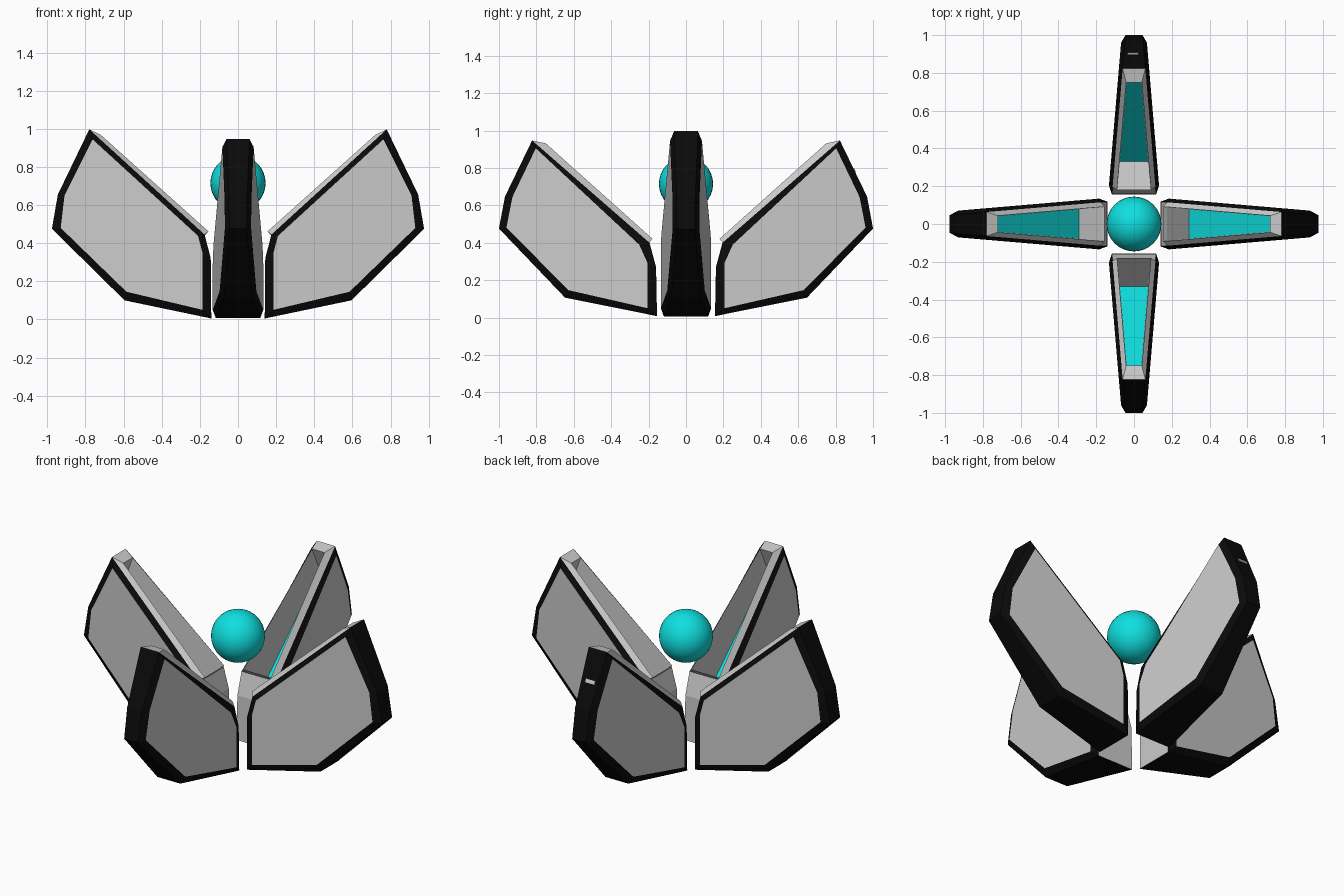
import bpy, bmesh, math
from mathutils import Matrix

if "Cube" in bpy.data.objects:
    bpy.data.objects.remove(bpy.data.objects["Cube"])


def material(name, rgb):
    m = bpy.data.materials.new(name)
    m.diffuse_color = (*rgb, 1)
    m.use_nodes = True
    m.node_tree.nodes["Principled BSDF"].inputs["Base Color"].default_value = m.diffuse_color
    return m


GREY = material("light_grey", (0.6, 0.6, 0.6))
BLACK = material("black", (0.003, 0.003, 0.003))
CYAN = material("cyan", (0.005, 0.74, 0.74))


def half_width(r):
    # fins taper from the centre outwards
    return 0.15 - 0.085 * r


def make_fin(name, angle, edge, panel, ridge, floor):
    """Tapered fin: side panels, bevelled frame, raised rim and a sunken channel."""
    bm = bmesh.new()

    def ring(points, inset):
        return [[bm.verts.new((r, s * (half_width(r) - inset), z)) for r, z in points]
                for s in (-1, 1)]

    def face(verts, mat):
        bm.faces.new(verts).material_index = mat

    E, P = ring(edge, 0.02), ring(panel, 0.0)
    R, F = ring(ridge, 0.045), ring(floor, 0.047)
    n = len(edge)
    for s in (0, 1):
        face(P[s], 0)                                       # side panel
        for i in range(n):                                  # bevelled frame
            j = (i + 1) % n
            face((E[s][i], E[s][j], P[s][j], P[s][i]), 1)
        face((E[s][4], E[s][5], R[s][1], R[s][0]), 0)       # rim chamfer
        face((R[s][0], R[s][1], F[s][1], F[s][0]), 0)       # channel wall
    for i in range(n):                                      # outer and inner edge faces
        if i != 4:
            j = (i + 1) % n
            face((E[0][i], E[0][j], E[1][j], E[1][i]), 1 if i < 4 else 0)
    for k in (0, 1):                                        # rim caps and channel ends
        face((E[0][4 + k], E[1][4 + k], R[1][k], R[0][k]), 0)
        face((R[0][k], R[1][k], F[1][k], F[0][k]), 0)
    face((F[0][0], F[0][1], F[1][1], F[1][0]), 2)           # channel floor
    bmesh.ops.recalc_face_normals(bm, faces=bm.faces)
    bm.transform(Matrix.Rotation(math.radians(angle), 4, 'Z'))
    me = bpy.data.meshes.new(name)
    bm.to_mesh(me)
    bm.free()
    for m in (GREY, BLACK, CYAN):
        me.materials.append(m)
    bpy.context.collection.objects.link(bpy.data.objects.new(name, me))


# Profiles as (distance from centre, height)
side = dict(
    edge=[(0.14, 0.005), (0.595, 0.10), (0.976, 0.475), (0.945, 0.655),
          (0.78, 0.997), (0.175, 0.445), (0.143, 0.32)],
    panel=[(0.185, 0.05), (0.585, 0.145), (0.93, 0.48), (0.91, 0.65),
           (0.762, 0.945), (0.21, 0.44), (0.185, 0.345)],
    ridge=[(0.72, 0.968), (0.155, 0.462)],
    floor=[(0.77, 0.82), (0.29, 0.30)])
front = dict(
    edge=[(0.155, 0.008), (0.647, 0.107), (1.0, 0.476), (0.968, 0.647),
          (0.823, 0.947), (0.195, 0.40), (0.16, 0.27)],
    panel=[(0.205, 0.05), (0.63, 0.147), (0.96, 0.482), (0.928, 0.645),
           (0.803, 0.905), (0.25, 0.39), (0.205, 0.29)],
    ridge=[(0.75, 0.932), (0.18, 0.422)],
    floor=[(0.81, 0.79), (0.33, 0.25)])

for name, angle, prof in (("right_fin", 0, side), ("back_fin", 90, front),
                          ("left_fin", 180, side), ("front_fin", 270, front)):
    make_fin(name, angle, **prof)

# Floating ball in the middle
bpy.ops.mesh.primitive_uv_sphere_add(segments=32, ring_count=16, radius=0.145,
                                     location=(0, 0, 0.715))
ball = bpy.context.object
ball.name = "floating_ball"
ball.data.materials.append(CYAN)
bpy.ops.object.shade_smooth()

# Small marker plate on the outer face of the back fin
bpy.ops.mesh.primitive_cube_add(size=1, location=(-0.005, 0.9, 0.788))
marker = bpy.context.object
marker.name = "back_marker"
marker.scale = (0.06, 0.008, 0.02)
marker.rotation_euler.x = math.atan2(0.145, 0.3)
marker.data.materials.append(GREY)
